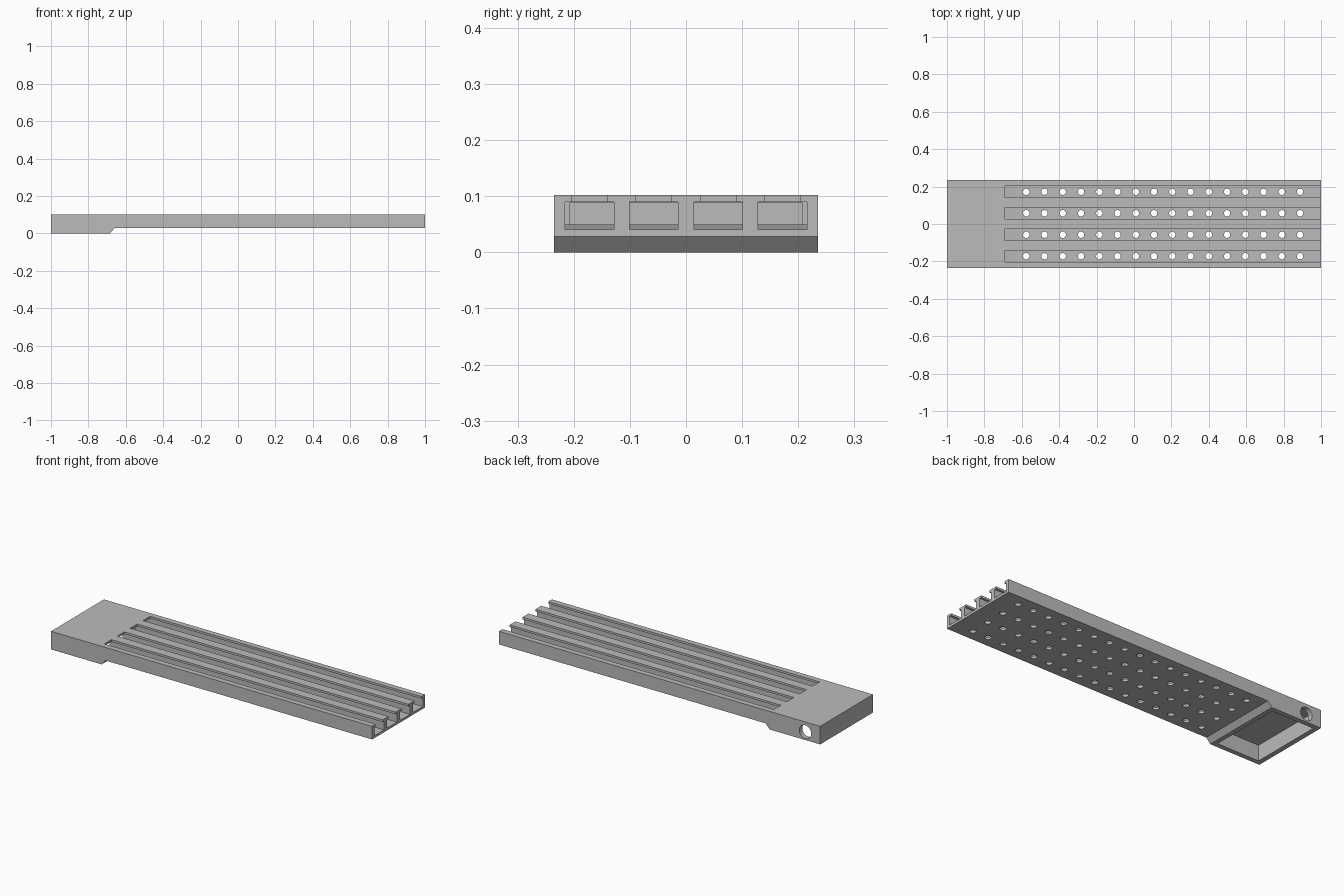
import bpy, bmesh, math
from mathutils import Matrix

cube = bpy.data.objects.get("Cube")
if cube:
    bpy.data.objects.remove(cube, do_unlink=True)

grey = bpy.data.materials.new("light grey")
grey.use_nodes = True
colour = (0.5, 0.5, 0.5, 1)
grey.diffuse_color = colour
grey.node_tree.nodes["Principled BSDF"].inputs["Base Color"].default_value = colour

HALF = 0.235      # half width of the tray
TOP = 0.102
LANES = [-0.172, -0.0575, 0.0575, 0.172]


def add_prism(bm, profile, y0, y1):
    """Extrude an (x, z) outline from y0 to y1."""
    face = bm.faces.new([bm.verts.new((x, y0, z)) for x, z in profile])
    out = bmesh.ops.extrude_face_region(bm, geom=[face])
    verts = [g for g in out["geom"] if isinstance(g, bmesh.types.BMVert)]
    bmesh.ops.translate(bm, verts=verts, vec=(0, y1 - y0, 0))


def box(x0, x1, z0, z1):
    return [(x0, z0), (x1, z0), (x1, z1), (x0, z1)]


def finish(name, bm):
    bmesh.ops.recalc_face_normals(bm, faces=bm.faces[:])
    mesh = bpy.data.meshes.new(name)
    bm.to_mesh(mesh)
    bm.free()
    obj = bpy.data.objects.new(name, mesh)
    mesh.materials.append(grey)
    bpy.context.collection.objects.link(obj)
    return obj


def cut(target, name, bm):
    """Subtract a cutter, apply the result and discard the cutter."""
    cutter = finish(name, bm)
    cutter.hide_render = True
    mod = target.modifiers.new(name, "BOOLEAN")
    mod.operation = "DIFFERENCE"
    mod.solver = "EXACT"
    mod.object = cutter
    bpy.context.view_layer.objects.active = target
    bpy.ops.object.modifier_apply(modifier=mod.name)
    bpy.data.objects.remove(cutter, do_unlink=True)


# Tray body with the deeper foot at one end
bm = bmesh.new()
add_prism(bm, [(-1, 0), (-0.685, 0), (-0.66, 0.028), (1, 0.028), (1, TOP), (-1, TOP)],
          -HALF, HALF)
tray = finish("slotted_tray", bm)

# Open pocket under the foot
bm = bmesh.new()
add_prism(bm, box(-0.972, -0.71, -0.1, 0.088), -0.208, 0.208)
cut(tray, "foot_pocket", bm)

# Wide channels with a small ramp leading into the pocket
bm = bmesh.new()
channel = [(-0.73, 0.05), (-0.69, 0.05), (-0.655, 0.041), (1.1, 0.041), (1.1, 0.09), (-0.73, 0.09)]
for y in LANES:
    add_prism(bm, channel, y - 0.0435, y + 0.0435)
cut(tray, "wide_channels", bm)

# Narrow openings in the top
bm = bmesh.new()
for y in LANES:
    add_prism(bm, box(-0.69, 1.1, 0.07, 0.2), y - 0.0315, y + 0.0315)
cut(tray, "narrow_slots", bm)

# Rows of drain holes through the floor
bm = bmesh.new()
for y in LANES:
    for i in range(16):
        bmesh.ops.create_cone(bm, cap_ends=True, segments=20, radius1=0.017, radius2=0.017,
                              depth=0.06, matrix=Matrix.Translation((-0.576 + i * 0.0976, y, 0.035)))
cut(tray, "drain_holes", bm)

# Round port in the back wall of the foot
bm = bmesh.new()
bmesh.ops.create_cone(bm, cap_ends=True, segments=32, radius1=0.037, radius2=0.037, depth=0.1,
                      matrix=Matrix.Translation((-0.907, HALF, 0.046)) @ Matrix.Rotation(math.pi / 2, 4, "X"))
cut(tray, "side_port", bm)

# Smooth the round holes, keep edges sharp
bpy.ops.object.select_all(action="DESELECT")
tray.select_set(True)
bpy.context.view_layer.objects.active = tray
bpy.ops.object.shade_smooth_by_angle(angle=math.radians(30))
